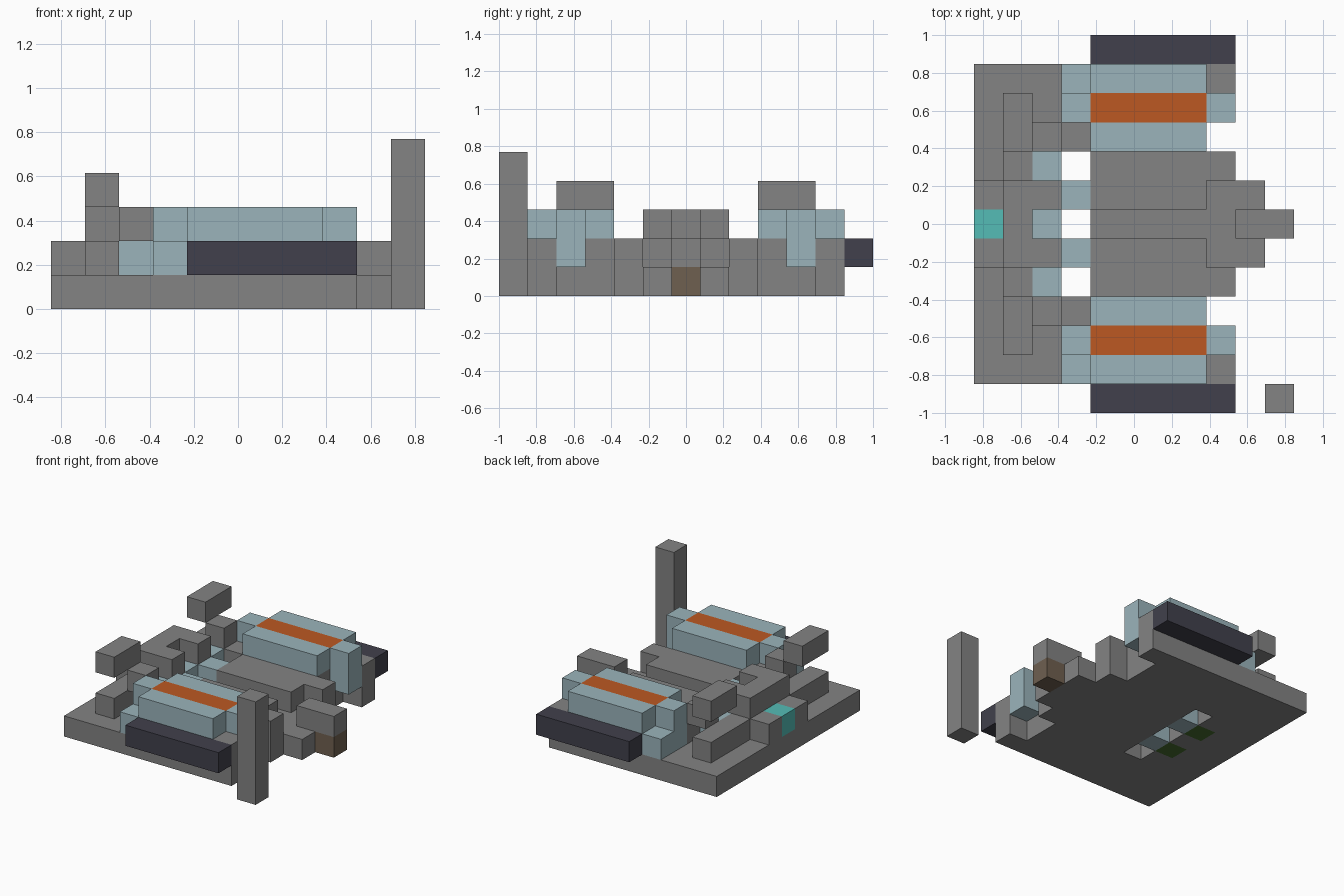
import bpy, bmesh
from mathutils import Matrix, Vector

if "Cube" in bpy.data.objects:
    bpy.data.objects.remove(bpy.data.objects["Cube"], do_unlink=True)

U = 2 / 13  # one block; all sizes below are in blocks


def material(name, code):
    def linear(c):
        return c / 12.92 if c <= 0.04045 else ((c + 0.055) / 1.055) ** 2.4
    rgb = [linear(v / 255) for v in bytes.fromhex(code)]
    m = bpy.data.materials.new(name)
    m.use_nodes = True
    m.diffuse_color = (*rgb, 1)
    m.node_tree.nodes["Principled BSDF"].inputs["Base Color"].default_value = (*rgb, 1)
    return m


grey = material("hull grey", "838383")
blue = material("pale blue", "9bb4bb")
orange = material("orange", "bc5922")
dark = material("dark slate", "41404c")
cyan = material("cyan", "55bcb6")
brown = material("brown", "6f6050")
green = material("dark green", "446b2c")


def part(name, mat, *boxes):
    """Join boxes given as (x span, y span, z span) into one object."""
    bm = bmesh.new()
    for spans in boxes:
        mid = Vector([(a + b) / 2 for a, b in spans]) - Vector((5.5, 6.5, 0))
        size = [b - a for a, b in spans]
        bmesh.ops.create_cube(bm, size=1, matrix=Matrix.Scale(U, 4)
                              @ Matrix.Translation(mid) @ Matrix.Diagonal((*size, 1)))
    mesh = bpy.data.meshes.new(name)
    bm.to_mesh(mesh)
    bm.free()
    mesh.materials.append(mat)
    bpy.context.collection.objects.link(bpy.data.objects.new(name, mesh))


def pair(name, mat, *boxes):
    """Build a part at the front and its mirror at the back."""
    part("front_" + name, mat, *boxes)
    part("back_" + name, mat, *[(x, (13 - y[1], 13 - y[0]), z) for x, y, z in boxes])


# Base slab, open slot and recessed blocks
part("base_tail", grey, ((0, 2), (1, 12), (0, 1)), ((2, 3), (6, 7), (0, 1)))
part("base_body", grey, ((4, 8), (1, 12), (0, 1)))
pair("base_side", grey, ((2, 3), (1, 5), (0, 1)), ((3, 4), (1, 4), (0, 1)))
pair("base_light", green, ((2, 3), (5, 6), (0, 1)))
pair("slot_block", blue, ((3, 4), (5, 6), (0, 2)))
part("slot_rear_block", blue, ((2, 3), (6, 7), (1, 2)))
pair("slot_rear_side_block", blue, ((2, 3), (4, 5), (1, 2)))

# Central body and nose
pair("body_ridge", grey, ((4, 8), (3, 6), (1, 2)), ((8, 9), (4, 5), (0, 2)))
part("nose_plate", grey, ((8, 10), (5, 8), (0, 1)))
part("nose_bar", grey, ((9, 11), (6, 7), (1, 2)))
part("nose_tip", brown, ((10, 11), (6, 7), (0, 1)))

# Tail wall, raised bracket and rear lamp
part("tail_wall", grey, ((1, 2), (2, 11), (1, 2)))
pair("tail_bumper", grey, ((0, 1), (5, 6), (1, 2)))
part("tail_lamp", cyan, ((0, 1), (6, 7), (1, 2)))
part("tail_bracket", grey, ((1, 2), (5, 8), (2, 3)))
pair("tail_bracket_arm", grey, ((2, 3), (5, 6), (1, 3)))

# Side pods with orange stripe, struts and outer skirts
pair("pod_shell", blue, ((4, 8), (1, 2), (2, 3)), ((4, 8), (3, 4), (2, 3)),
     ((4, 8), (2, 3), (1, 2)))
pair("pod_stripe", orange, ((4, 8), (2, 3), (2, 3)))
pair("pod_nose", blue, ((8, 9), (2, 3), (1, 3)))
pair("pod_rear", blue, ((3, 4), (2, 3), (1, 3)), ((3, 4), (1, 2), (1, 2)))
pair("pod_filler", grey, ((4, 8), (1, 2), (1, 2)))
pair("pod_step", grey, ((8, 9), (1, 2), (0, 2)))
pair("side_skirt", dark, ((4, 9), (0, 1), (1, 2)))

# Stepped arms holding the raised rear bars
pair("arm_step", grey, ((3, 4), (3, 4), (1, 2)))
pair("arm_block", grey, ((2, 3), (3, 4), (2, 3)))
pair("rear_bar", grey, ((1, 2), (2, 4), (3, 4)))

# Free-standing post
part("corner_post", grey, ((10, 11), (0, 1), (0, 5)))
